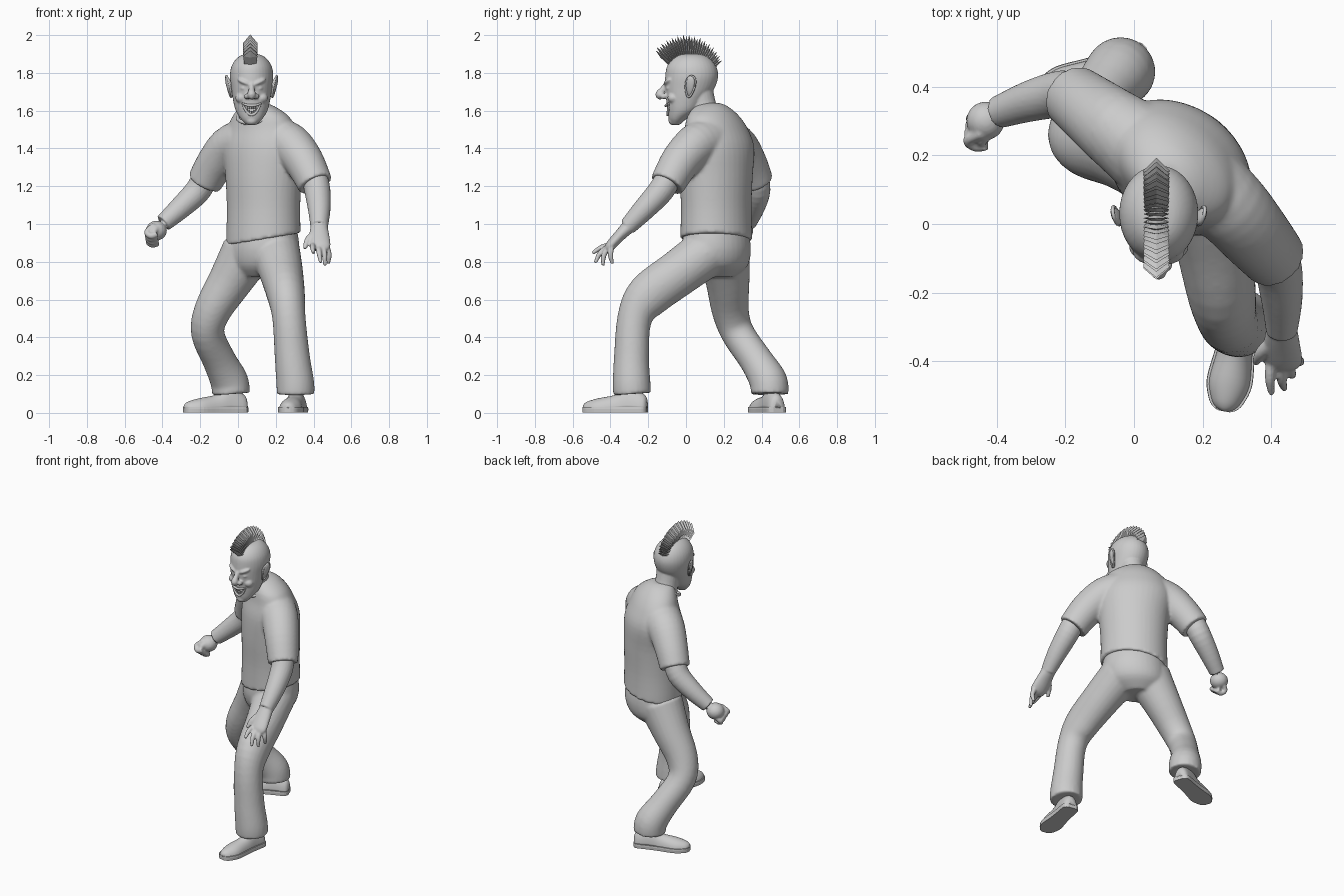
import bpy, bmesh, math
from mathutils import Vector, Matrix, Euler

if "Cube" in bpy.data.objects:
    bpy.data.objects.remove(bpy.data.objects["Cube"])

YAW = math.radians(-38)          # twist of chest and hips


def smooth_path(pts, steps):
    """Catmull-Rom through tuples of any length."""
    out = []
    for i in range(len(pts) - 1):
        quad = [pts[max(0, min(len(pts) - 1, i + k))] for k in (-1, 0, 1, 2)]
        for s in range(steps):
            t = s / steps
            out.append([0.5 * (2 * b + (c - a) * t + (2 * a - 5 * b + 4 * c - d) * t * t
                               + (3 * b - a - 3 * c + d) * t ** 3) for a, b, c, d in zip(*quad)])
    return out + [list(pts[-1])]


def loft(bm, pts, n=24, steps=4, yaw=None, ref=(1, 0, 0)):
    """Closed tube through (x, y, z, radius[, radius2]); horizontal rings if yaw is given."""
    path = smooth_path([tuple(p) if len(p) == 5 else (*p, p[3]) for p in pts], steps)
    rings = []
    for i, p in enumerate(path):
        if yaw is None:
            t = Vector(path[min(i + 1, len(path) - 1)][:3]) - Vector(path[max(i - 1, 0)][:3])
            t.normalize()
            u = t.cross(Vector(ref)).normalized()
            v = t.cross(u)
        else:
            u = Vector((math.cos(yaw), math.sin(yaw), 0))
            v = Vector((-u.y, u.x, 0))
        ring = []
        for k in range(n):
            a = 2 * math.pi * k / n
            ring.append(bm.verts.new(Vector(p[:3]) + u * max(p[3], .002) * math.cos(a)
                                     + v * max(p[4], .002) * math.sin(a)))
        rings.append(ring)
    for r, q in zip(rings, rings[1:]):
        for k in range(n):
            bm.faces.new((r[k], r[(k + 1) % n], q[(k + 1) % n], q[k]))
    bm.faces.new(rings[0][::-1])
    bm.faces.new(rings[-1])
    return rings


def ball(bm, c, r, rot=(0, 0, 0)):
    m = Matrix.LocRotScale(Vector(c), Euler([math.radians(a) for a in rot]), Vector(r))
    bmesh.ops.create_uvsphere(bm, u_segments=20, v_segments=12, radius=1, matrix=m)


def finish(name, bm, voxel=0, iters=4, smooth=True):
    bmesh.ops.recalc_face_normals(bm, faces=bm.faces)
    me = bpy.data.meshes.new(name)
    bm.to_mesh(me)
    bm.free()
    ob = bpy.data.objects.new(name, me)
    bpy.context.collection.objects.link(ob)
    for p in me.polygons:
        p.use_smooth = smooth
    if voxel:                    # fuse overlapping volumes into one skin
        m = ob.modifiers.new("fuse", 'REMESH')
        m.mode, m.voxel_size, m.use_smooth_shade = 'VOXEL', voxel, True
        m = ob.modifiers.new("relax", 'SMOOTH')
        m.factor, m.iterations = 0.5, iters
    return ob


# Shirt: torso and two sleeves
bm = bmesh.new()
rings = loft(bm, [(.135, .16, .92, .208, .18), (.135, .16, 1.08, .205, .175), (.135, .16, 1.25, .215, .178),
                  (.13, .165, 1.4, .232, .172), (.125, .16, 1.5, .205, .143), (.12, .145, 1.57, .165, .118),
                  (.105, .135, 1.62, .1, .085), (.1, .13, 1.64, .05, .05)], n=40, yaw=YAW)
for v in rings[0]:
    v.co.z += .17 * (v.co.x - .135)
loft(bm, [(.21, .11, 1.44, .125), (.28, .05, 1.415, .115), (.35, -.03, 1.33, .105), (.41, -.1, 1.21, .093)])
loft(bm, [(.03, .22, 1.43, .13), (-.05, .275, 1.4, .115), (-.125, .332, 1.31, .102), (-.178, .372, 1.22, .093)])
finish("shirt", bm, .01, 4)

# Collar
bm = bmesh.new()
tilt = Matrix.Translation((.085, .09, 1.575)) @ Matrix.Rotation(math.radians(-20), 4, 'Z') \
    @ Matrix.Rotation(math.radians(27), 4, 'X')
ring = [tilt @ Vector((.088 * math.cos(a), .088 * math.sin(a), 0))
        for a in [math.tau * i / 24 for i in range(25)]]
loft(bm, [(*p, .01) for p in ring], n=10, steps=1, ref=(.1, .3, 1))
finish("collar", bm)

# Trousers: hips and two legs
bm = bmesh.new()
loft(bm, [(.135, .16, .98, .185, .158), (.135, .16, .87, .2, .172), (.125, .165, .78, .18, .15),
          (.11, .165, .72, .1, .09)], n=36, yaw=YAW)
loft(bm, [(.2, .11, .85, .13), (.23, -.04, .74, .123, .115), (.255, -.2, .62, .118, .1),
          (.27, -.272, .5, .092, .088), (.287, -.288, .3, .093), (.303, -.288, .16, .1), (.305, -.285, .1, .1)])
loft(bm, [(.05, .2, .85, .14), (-.04, .22, .7, .117), (-.135, .235, .54, .098), (-.16, .275, .42, .088),
          (-.1, .37, .28, .088), (-.047, .435, .17, .1), (-.037, .443, .1, .1)])
finish("trousers", bm, .01, 4)

# Shoes: flat-bottomed upper on a sole
FOOT = [(0, .02, .07), (.06, .045, .1), (.3, .048, .13), (.5, .052, .095), (.75, .06, .078), (.9, .046, .064),
        (.97, .03, .052), (1, .01, .04)]
for side, heel, toe in (("left", (.325, -.205), (.262, -.545)), ("right", (.045, .488), (-.285, .365))):
    for kind, lo, hi, grow in (("shoe", .025, 1, 0), ("sole", .003, .03, .007)):
        bm = bmesh.new()
        pts = []
        for t, w, h in FOOT:
            x, y = (heel[k] + (toe[k] - heel[k]) * t for k in (0, 1))
            pts.append((x, y, .02, w + grow, .25 if grow else h - .02))
        loft(bm, pts, n=32, ref=(0, 0, 1))
        for v in bm.verts:
            v.co.z = min(hi, max(lo, v.co.z))
        bmesh.ops.remove_doubles(bm, verts=bm.verts, dist=.0005)
        ob = finish(f"{side}_{kind}", bm, smooth=not grow)

# Left arm with open hand
bm = bmesh.new()
loft(bm, [(.4, -.08, 1.27, .068), (.42, -.13, 1.18, .069), (.43, -.22, 1.08, .06), (.43, -.31, .985, .046)])
loft(bm, [(.43, -.3, .99, .038, .044), (.43, -.35, .94, .031, .053), (.435, -.4, .885, .027, .055),
          (.437, -.42, .865, .015, .04)])
for base, mid, tip in (((.398, -.4, .89), (.395, -.45, .875), (.4, -.495, .845)),
                       ((.425, -.41, .88), (.43, -.455, .845), (.438, -.48, .795)),
                       ((.45, -.41, .875), (.458, -.435, .835), (.46, -.44, .78)),
                       ((.472, -.395, .875), (.482, -.4, .835), (.478, -.39, .79))):
    loft(bm, [(*base, .0155), (*mid, .0145), (*tip, .009)], n=12)
loft(bm, [(.405, -.34, .95, .021), (.37, -.375, .915, .018), (.353, -.405, .87, .01)], n=12)
finish("left_arm", bm, .006, 2)

# Right arm with fist
bm = bmesh.new()
loft(bm, [(-.165, .365, 1.27, .068), (-.21, .378, 1.18, .069), (-.3, .358, 1.09, .06), (-.395, .325, 1.005, .047)])
ball(bm, (-.432, .3, .965), (.056, .056, .052))
T, W, C = Vector((-.71, -.36, -.61)), Vector((.1, .8, -.6)), Vector((.69, -.48, -.52))
for i in range(4):
    k = Vector((-.46, .285, .95)) + W * (i - 1.5) * .026
    curl = [k - T * .03, k + T * .025, k + T * .03 + C * .035, k + C * .05]
    loft(bm, [(*p, .0165) for p in curl], n=12, ref=W)
loft(bm, [(-.42, .28, .985, .022), (-.445, .245, .96, .019), (-.45, .23, .92, .011)], n=12)
finish("right_arm", bm, .006, 2)

# Head, neck and facial forms
X = .072
bm = bmesh.new()
loft(bm, [(X, -.055, 1.525, .026, .022), (X, -.045, 1.555, .056, .046), (X, -.015, 1.6, .084, .083),
          (X, .002, 1.66, .099, .107), (X, .02, 1.72, .108, .132), (X, .03, 1.78, .115, .14),
          (X, .03, 1.83, .108, .132), (X, .03, 1.87, .085, .105), (X, .03, 1.895, .05, .065),
          (X, .03, 1.902, .004, .004)], n=36, yaw=0)
loft(bm, [(.08, .07, 1.7, .075), (.083, .09, 1.62, .072), (.09, .115, 1.53, .085)])
ball(bm, (X, -.068, 1.547), (.032, .025, .024))
loft(bm, [(X, -.1, 1.75, .012), (X, -.122, 1.715, .015), (X, -.14, 1.685, .023), (X, -.125, 1.668, .014)], n=14)
for s in (-1, 1):
    ball(bm, (X + s * .024, -.118, 1.676), (.016, .02, .015))              # nostril
    ball(bm, (X + s * .04, -.095, 1.752), (.04, .02, .013), (0, -s * 22, s * 22))  # brow
    ball(bm, (X + s * .054, -.068, 1.667), (.032, .03, .028))              # cheek
    ball(bm, (X + s * .04, -.087, 1.718), (.022, .018, .012), (0, -s * 12, s * 15))  # eye
head = finish("head", bm, .006, 2)

# Mouth hollow
bm = bmesh.new()
ball(bm, (X, -.11, 1.607), (.046, .045, .024))
cut = finish("mouth_cutter", bm)
cut.hide_render = cut.hide_viewport = True
cut.display_type = 'WIRE'
m = head.modifiers.new("mouth", 'BOOLEAN')
m.object, m.operation = cut, 'DIFFERENCE'


def face_y(d, z):
    return -.1 - (z - 1.6) * .2 + .085 * (1 - math.sqrt(1 - (d / .085) ** 2))


# Grinning lips and two rows of teeth
for name, z0, bend, tz in (("upper", 1.627, .012, -.01), ("lower", 1.578, .06, .01)):
    bm = bmesh.new()
    loft(bm, [(X + .05 * s, face_y(.05 * s, z0 + bend * s * s) - .001, z0 + bend * s * s, .0075 - .003 * s * s)
              for s in [k / 4 for k in range(-4, 5)]], n=10, ref=(0, 0, 1))
    finish(name + "_lip", bm)
    bm = bmesh.new()
    for k in range(8):
        s = (k - 3.5) / 4.6
        z = z0 + bend * s * s + tz
        mat = Matrix.LocRotScale(Vector((X + .05 * s, face_y(.05 * s, z) + .008, z)),
                                 Euler((0, 0, s * .5)), Vector((.0088, .01, .017)))
        bmesh.ops.create_cube(bm, size=1, matrix=mat)
    finish(name + "_teeth", bm, smooth=False)

# Ears: teardrop bowl with a thin raised rim
for side, s in (("right", -1), ("left", 1)):
    bm = bmesh.new()
    ball(bm, (X + s * .117, .02, 1.728), (.013, .026, .058), (-12, s * 14, s * -25))
    for v in bm.verts:
        v.co.y = .018 + (v.co.y - .018) * (1 + 5 * (v.co.z - 1.73))
    rim = [(X + s * (.121 + .012 * b + .006 * a), .022 + .024 * a * (1 + .3 * b) + .008 * b, 1.728 + .056 * b, .0055)
           for a, b in [(math.cos(t), math.sin(t)) for t in [math.tau * i / 16 for i in range(17)]]]
    loft(bm, rim, n=8, steps=1)
    finish(side + "_ear", bm)

# Mohawk: fan of pointed plates over the skull
bm = bmesh.new()
N = 30
for i in range(N):
    f = i / (N - 1)
    a = math.radians(137 - 103 * f)
    d = Vector((0, math.cos(a), math.sin(a)))
    side = Vector((0, -d.z, d.y))
    o = Vector((X - .007, .02, 1.75))
    tip = .252 - .048 * max(0, f - .4) / .6 + (.004 if i % 2 else -.004)
    base = [o + d * .125 + Vector((w, 0, 0)) + side * t for w, t in ((-.03, 0), (0, .01), (.03, 0), (0, -.01))]
    mid = [o + d * (tip - .045) + Vector((w, 0, 0)) + side * t for w, t in
           ((-.038, 0), (0, .01), (.038, 0), (0, -.01))]
    b, q = [bm.verts.new(p) for p in base], [bm.verts.new(p) for p in mid]
    top = bm.verts.new(o + d * tip)
    bm.faces.new(b)
    for k in range(4):
        j = (k + 1) % 4
        bm.faces.new((b[k], b[j], q[j], q[k]))
        bm.faces.new((q[k], q[j], top))
finish("mohawk", bm, smooth=False)
